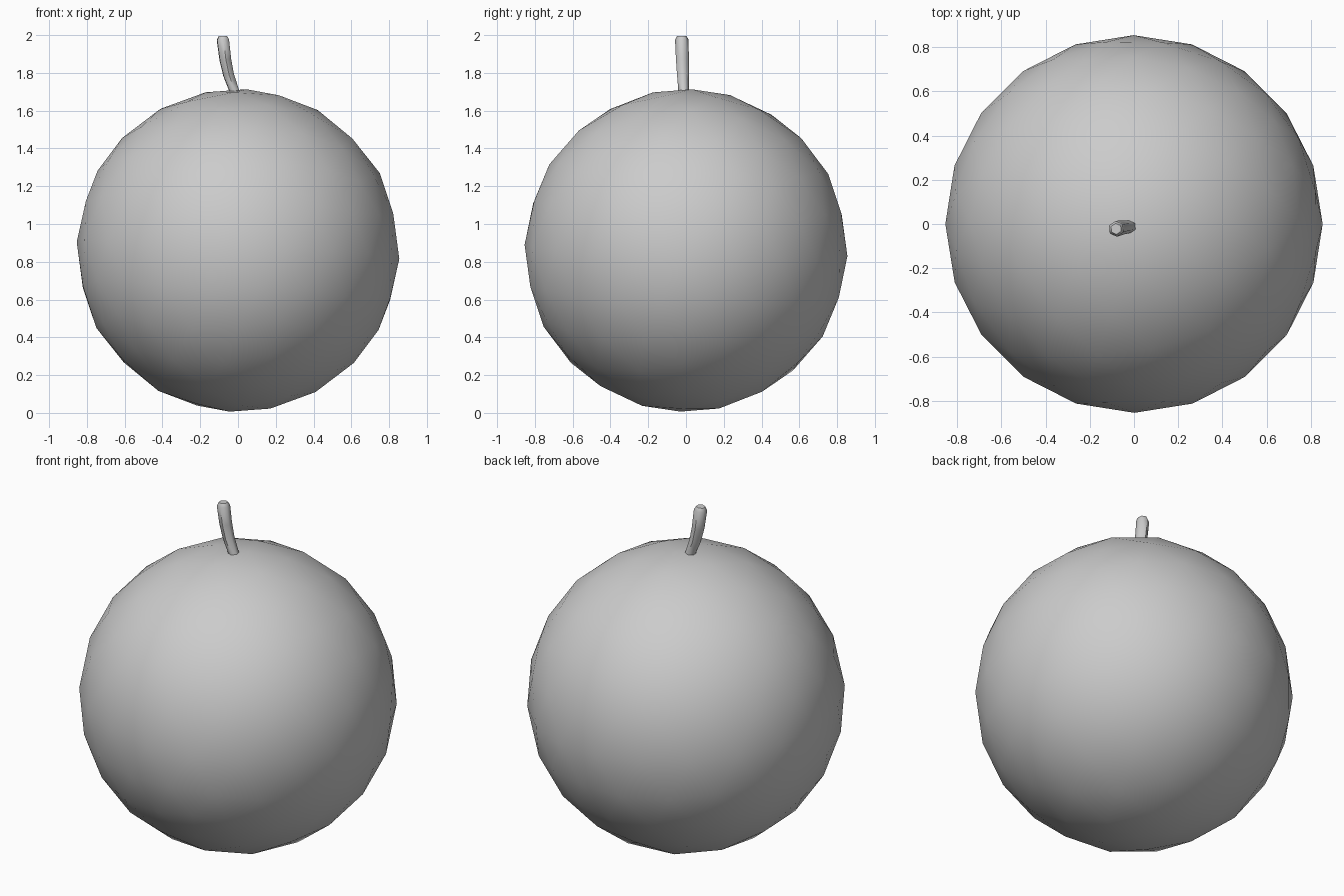
import bpy
from math import radians

cube = bpy.data.objects.get("Cube")
if cube:
    bpy.data.objects.remove(cube, do_unlink=True)

# One plain grey for the whole model
grey = bpy.data.materials.new("plain_grey")
grey.use_nodes = True
colour = (0.6, 0.6, 0.6, 1)
grey.diffuse_color = colour
grey.node_tree.nodes["Principled BSDF"].inputs["Base Color"].default_value = colour


def finish(obj, name, angle):
    obj.name = name
    obj.data.materials.clear()
    obj.data.materials.append(grey)
    bpy.ops.object.select_all(action="DESELECT")
    obj.select_set(True)
    bpy.context.view_layer.objects.active = obj
    bpy.ops.object.shade_smooth_by_angle(angle=radians(angle))


# Round fruit body, leaning very slightly
bpy.ops.mesh.primitive_ico_sphere_add(
    subdivisions=3, radius=0.855, location=(0, 0, 0.86),
    rotation=(radians(2), radians(-3), radians(180)))
finish(bpy.context.object, "fruit_body", 60)

# Stem: a bent tube that thickens towards a softly rounded tip
curve = bpy.data.curves.new("stem", "CURVE")
curve.dimensions = "3D"
curve.bevel_depth = 0.036
curve.bevel_resolution = 1
curve.use_fill_caps = True
path = [(0.01, -0.01, 1.62, 0.75), (-0.025, -0.013, 1.72, 0.8),
        (-0.05, -0.016, 1.79, 0.88), (-0.067, -0.019, 1.87, 0.95),
        (-0.08, -0.022, 1.975, 1.0), (-0.081, -0.022, 1.995, 0.7)]
spline = curve.splines.new("POLY")
spline.points.add(len(path) - 1)
for point, (x, y, z, size) in zip(spline.points, path):
    point.co = (x, y, z, 1)
    point.radius = size
stem = bpy.data.objects.new("stem", curve)
bpy.context.collection.objects.link(stem)
bpy.ops.object.select_all(action="DESELECT")
stem.select_set(True)
bpy.context.view_layer.objects.active = stem
bpy.ops.object.convert(target="MESH")
finish(bpy.context.object, "stem", 60)
